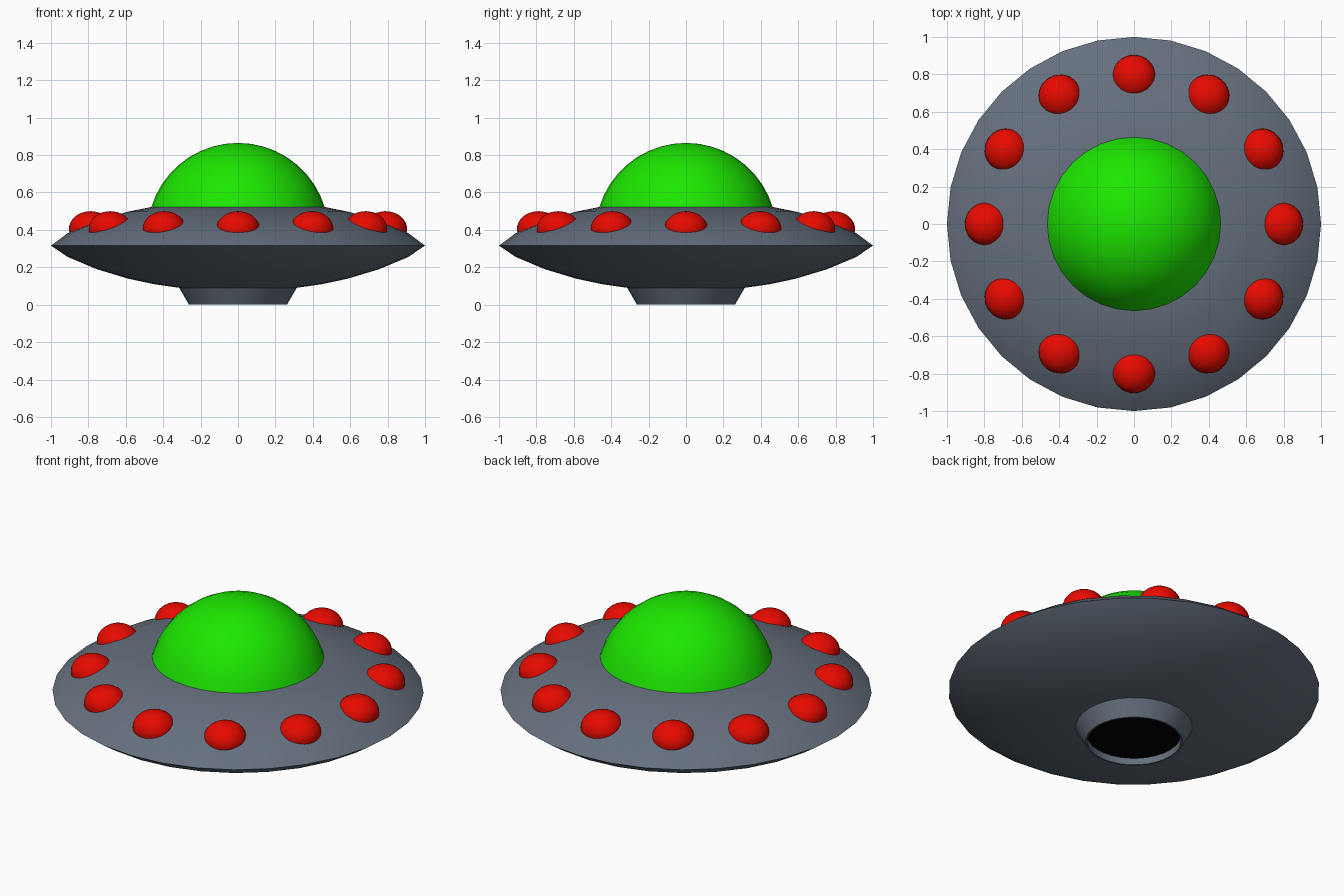
import bpy, bmesh
from math import sin, cos, pi, radians
from mathutils import Matrix

if "Cube" in bpy.data.objects:
    bpy.data.objects.remove(bpy.data.objects["Cube"])


def material(name, rgb):
    m = bpy.data.materials.new(name)
    m.diffuse_color = (*rgb, 1)
    m.use_nodes = True
    m.node_tree.nodes["Principled BSDF"].inputs["Base Color"].default_value = m.diffuse_color
    return m


def finish(bm, name, mat, angle=30):
    bmesh.ops.remove_doubles(bm, verts=bm.verts, dist=1e-5)
    bmesh.ops.recalc_face_normals(bm, faces=bm.faces)
    mesh = bpy.data.meshes.new(name)
    bm.to_mesh(mesh)
    bm.free()
    ob = bpy.data.objects.new(name, mesh)
    bpy.context.collection.objects.link(ob)
    mesh.materials.append(mat)
    bpy.ops.object.select_all(action='DESELECT')
    ob.select_set(True)
    bpy.context.view_layer.objects.active = ob
    bpy.ops.object.shade_smooth_by_angle(angle=radians(angle))
    return ob


def revolve(name, profile, mat, steps=32, angle=30):
    """Spin an (r, z) profile around the z axis."""
    bm = bmesh.new()
    vs = [bm.verts.new((r, 0, z)) for r, z in profile]
    es = [bm.edges.new(p) for p in zip(vs, vs[1:])]
    bmesh.ops.spin(bm, geom=vs + es, cent=(0, 0, 0), axis=(0, 0, 1),
                   angle=2 * pi, steps=steps)
    bmesh.ops.dissolve_degenerate(bm, dist=1e-5, edges=bm.edges)
    return finish(bm, name, mat, angle)


metal = material("hull_metal", (0.13, 0.16, 0.205))
green = material("dome_green", (0.012, 0.8, 0.0))
red = material("light_red", (0.8, 0.003, 0.0))
black = material("hatch_black", (0.0, 0.0, 0.0))

# Lens-shaped hull with a sharp rim
revolve("saucer_hull", [(0, 0.522), (0.465, 0.522), (0.59, 0.497), (0.755, 0.45),
                        (0.91, 0.383), (1.0, 0.316), (0.91, 0.255), (0.755, 0.19),
                        (0.59, 0.14), (0.45, 0.11), (0.31, 0.09), (0, 0.09)], metal)

# Tapered collar under the hull, with a dark recessed hatch
revolve("bottom_collar", [(0.315, 0.092), (0.262, 0), (0.253, 0), (0.253, 0.06)], metal)
revolve("bottom_hatch", [(0.253, 0.04), (0, 0.04), (0, 0.06), (0.253, 0.06),
                         (0.253, 0.04)], black)

# Cockpit dome: the part of a sphere above the hull
R, ZC = 0.485, 0.38
start = 0.291
arc = [start + (pi / 2 - start) * i / 9 for i in range(10)]
revolve("cockpit_dome", [(R * cos(a), ZC + R * sin(a)) for a in arc], green)

# Ring of rounded lights half sunk into the hull
for i in range(12):
    bm = bmesh.new()
    m = (Matrix.Rotation(i * pi / 6, 4, 'Z') @ Matrix.Translation((0.788, 0, 0.405))
         @ Matrix.Diagonal((0.116, 0.116, 0.095, 1)))
    bmesh.ops.create_uvsphere(bm, u_segments=32, v_segments=16, radius=1, matrix=m)
    finish(bm, f"rim_light_{i + 1}", red, 60)
